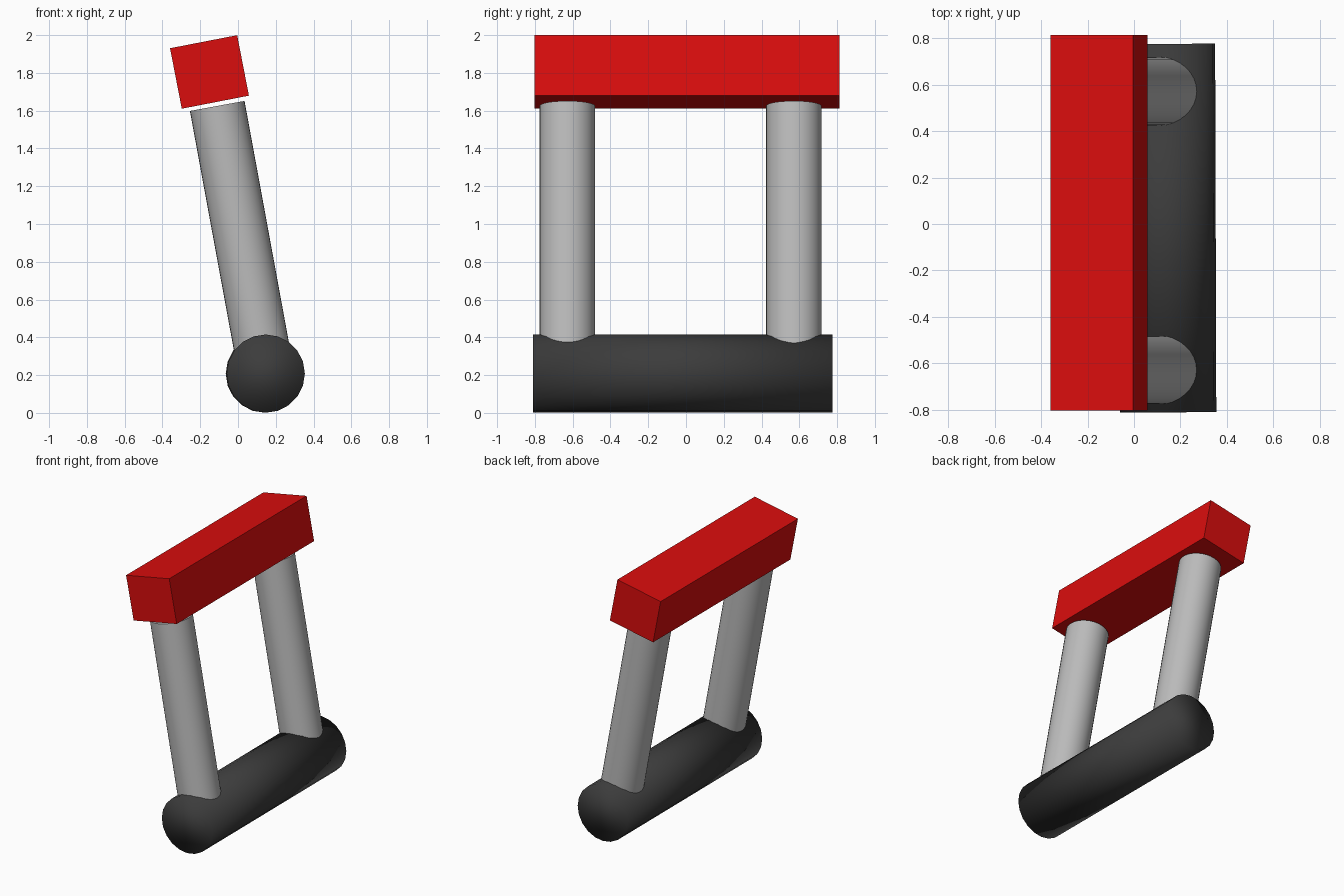
import bpy
import math
from mathutils import Vector

if "Cube" in bpy.data.objects:
    bpy.data.objects.remove(bpy.data.objects["Cube"])


def material(name, rgb):
    m = bpy.data.materials.new(name)
    m.diffuse_color = (*rgb, 1)
    m.use_nodes = True
    m.node_tree.nodes["Principled BSDF"].inputs["Base Color"].default_value = m.diffuse_color
    return m


red = material("red", (0.70, 0.004, 0.004))
grey = material("light grey", (0.50, 0.50, 0.50))
dark = material("charcoal", (0.045, 0.045, 0.045))


def rod(name, start, end, radius, sides, mat):
    """Capped cylinder running between two points."""
    start, end = Vector(start), Vector(end)
    axis = end - start
    bpy.ops.mesh.primitive_cylinder_add(
        vertices=sides, radius=radius, depth=axis.length,
        location=(start + end) / 2,
        rotation=axis.to_track_quat('Z', 'Y').to_euler())
    obj = bpy.context.object
    obj.name = name
    obj.data.materials.append(mat)
    return obj


# Tilted rectangular bar on top
bpy.ops.mesh.primitive_cube_add(size=1, location=(-0.151, 0.005, 1.805),
                                rotation=(0, math.radians(-11), 0))
bar = bpy.context.object
bar.name = "top_bar"
bar.scale = (0.362, 1.615, 0.326)
bar.data.materials.append(red)

# Two leaning posts, sunk into the base roller
for name, y in (("front_post", -0.628), ("back_post", 0.571)):
    rod(name, (0.15, y, 0.21), (-0.11, y, 1.625), 0.147, 32, grey)
    bpy.ops.object.shade_smooth_by_angle(angle=math.radians(40))

# Round base roller, softly shaded over its ends
rod("base_roller", (0.147, -0.81, 0.208), (0.142, 0.775, 0.208), 0.207, 20, dark)
bpy.ops.object.shade_smooth()
